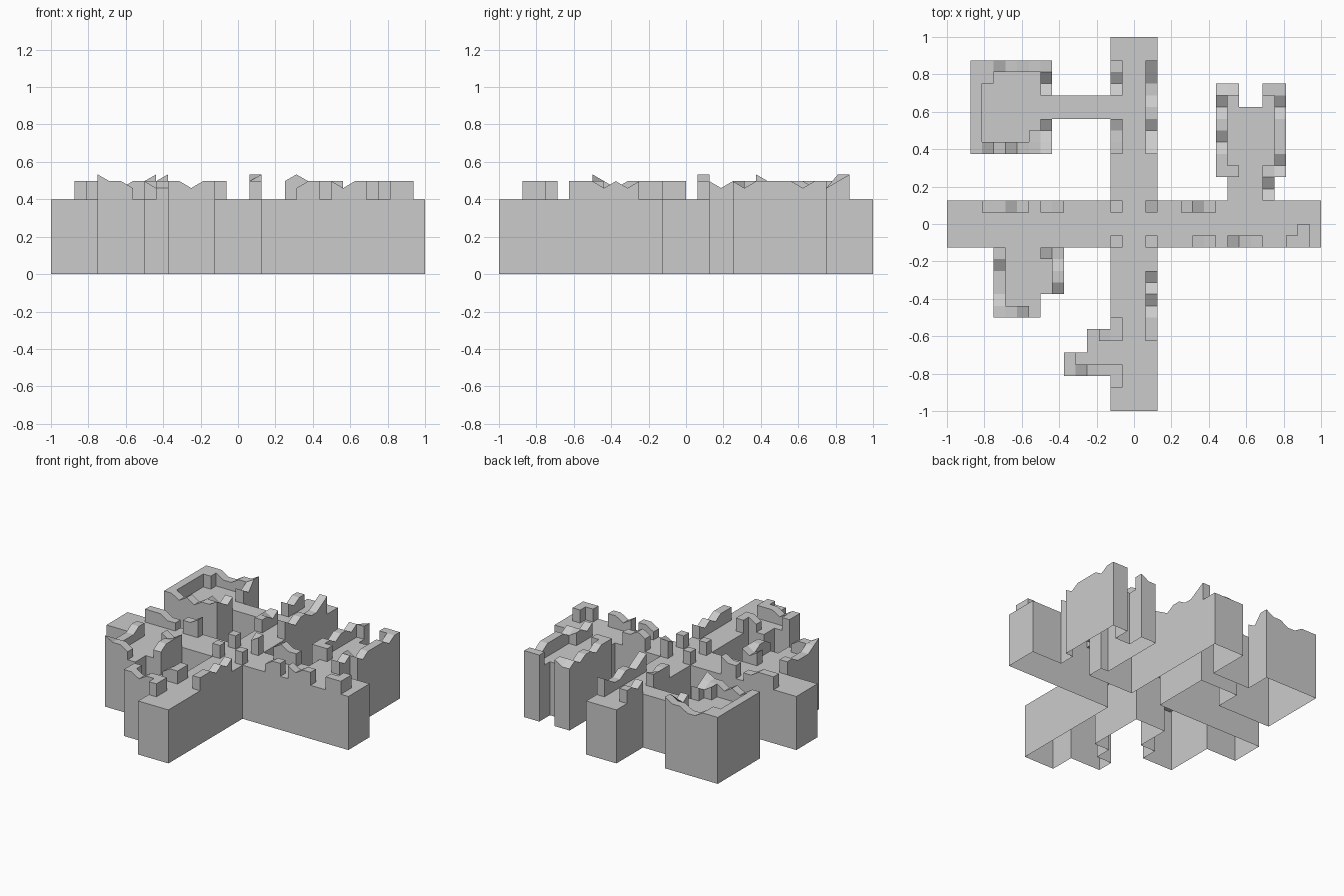
import bpy, bmesh

if "Cube" in bpy.data.objects:
    bpy.data.objects.remove(bpy.data.objects["Cube"])

U = 1 / 16            # everything sits on a 1/16 grid
FLOOR = 0.4
LEVEL = {"0": 0.46, "1": 0.497, "2": 0.533}   # ruined wall top heights
CORNERS = ((0, 0), (1, 0), (1, 1), (0, 1))

# Floor rectangles (x0, y0, x1, y1)
ROOMS = [
    (-16, -2, 16, 2), (-2, -16, 2, 16),               # crossing corridors
    (-14, 6, -7, 14), (-7, 9, -2, 11),                # north-west room and passage
    (7, 4, 13, 10), (7, 10, 9, 12), (11, 10, 13, 12), (8, 2, 12, 4),  # north-east room
    (-12, -8, -8, -2), (-8, -6, -6, -2),              # south-west room
    (-4, -13, -2, -9), (-6, -13, -4, -11),            # south alcove
]

# Wall strips (x, y, axis, heights): one cell thick, one height per grid node
WALLS = {
    "crossing_posts": [
        (-2, 1, "x", "11"), (1, 1, "x", "22"), (-2, -2, "x", "11"), (1, -2, "x", "11")],
    "north_corridor_walls": [
        (-2, 11, "y", "1011"), (-2, 6, "y", "1111"), (1, 6, "y", "210110012")],
    "south_corridor_walls": [
        (1, -10, "y", "1110101"), (-2, -10, "y", "111"), (-3, -10, "x", "01"),
        (-2, -14, "y", "111")],
    "west_corridor_walls": [(-13, 1, "x", "11100"), (-8, 1, "x", "112")],
    "east_corridor_walls": [
        (4, 1, "x", "1211"), (5, -2, "x", "011"), (8, -2, "x", "1011"),
        (13, -2, "x", "11"), (14, -2, "y", "111")],
    "north_west_room_walls": [
        (-14, 13, "x", "11100112"), (-14, 6, "y", "11111111"),
        (-13, 6, "x", "1010111"), (-8, 7, "y", "101"), (-8, 11, "y", "102"),
        (-13, 12, "x", "11"), (-9, 7, "x", "11")],
    "north_east_room_walls": [
        (7, 4, "y", "111011010"), (8, 4, "x", "11"), (8, 11, "x", "11"),
        (12, 4, "y", "101111011"), (11, 2, "y", "1011"), (11, 11, "x", "11")],
    "south_west_room_walls": [
        (-12, -8, "y", "1100011"), (-11, -8, "x", "110"),
        (-8, -3, "x", "101"), (-7, -6, "y", "0110")],
    "south_alcove_walls": [(-6, -13, "y", "111"), (-5, -13, "x", "1010")],
}

# Single raised or worn corners
heights = {(-12, -8): "2", (-7, 6): "2", (-1, 8): "0", (1, 1): "1"}
wall_cells = {}
for name, strips in WALLS.items():
    for x, y, axis, tops in strips:
        for i, h in enumerate(tops):
            for k in (0, 1):
                node = (x + i, y + k) if axis == "x" else (x + k, y + i)
                heights.setdefault(node, h)
            if i < len(tops) - 1:
                wall_cells[(x + i, y) if axis == "x" else (x, y + i)] = name


def top(node):
    return (node[0] * U, node[1] * U, LEVEL[heights[node]])


def at(node, z):
    return (node[0] * U, node[1] * U, z)


def shell(name, cells, solid, top_fn, base):
    """Cover cells with top faces, and drop sides to base where solid ends."""
    bm = bmesh.new()

    def face(points):
        bm.faces.new([bm.verts.new(p) for p in points])

    for x, y in cells:
        ring = [(x + i, y + j) for i, j in CORNERS]
        if top_fn:
            face([top_fn(n) for n in ring])
        for k, (dx, dy) in enumerate(((0, -1), (1, 0), (0, 1), (-1, 0))):
            if (x + dx, y + dy) not in solid and base is not None:
                a, b = ring[k], ring[(k + 1) % 4]
                hi = top_fn if top_fn else (lambda n: at(n, FLOOR))
                face([at(a, base), at(b, base), hi(b), hi(a)])
    bmesh.ops.remove_doubles(bm, verts=bm.verts, dist=1e-4)
    bmesh.ops.dissolve_limit(bm, angle_limit=0.01, verts=bm.verts, edges=bm.edges)
    me = bpy.data.meshes.new(name)
    bm.to_mesh(me)
    bm.free()
    bpy.context.collection.objects.link(bpy.data.objects.new(name, me))


# Floor and foundation, open underneath and hollow below the walls
floor_cells = {(x, y) for a, b, c, d in ROOMS for x in range(a, c) for y in range(b, d)}
shell("floor", floor_cells - set(wall_cells), floor_cells, lambda n: at(n, FLOOR), None)
shell("foundation_sides", floor_cells, floor_cells, None, 0)

# Ruined walls
for name in WALLS:
    shell(name, [c for c in wall_cells if wall_cells[c] == name], wall_cells, top, FLOOR)
